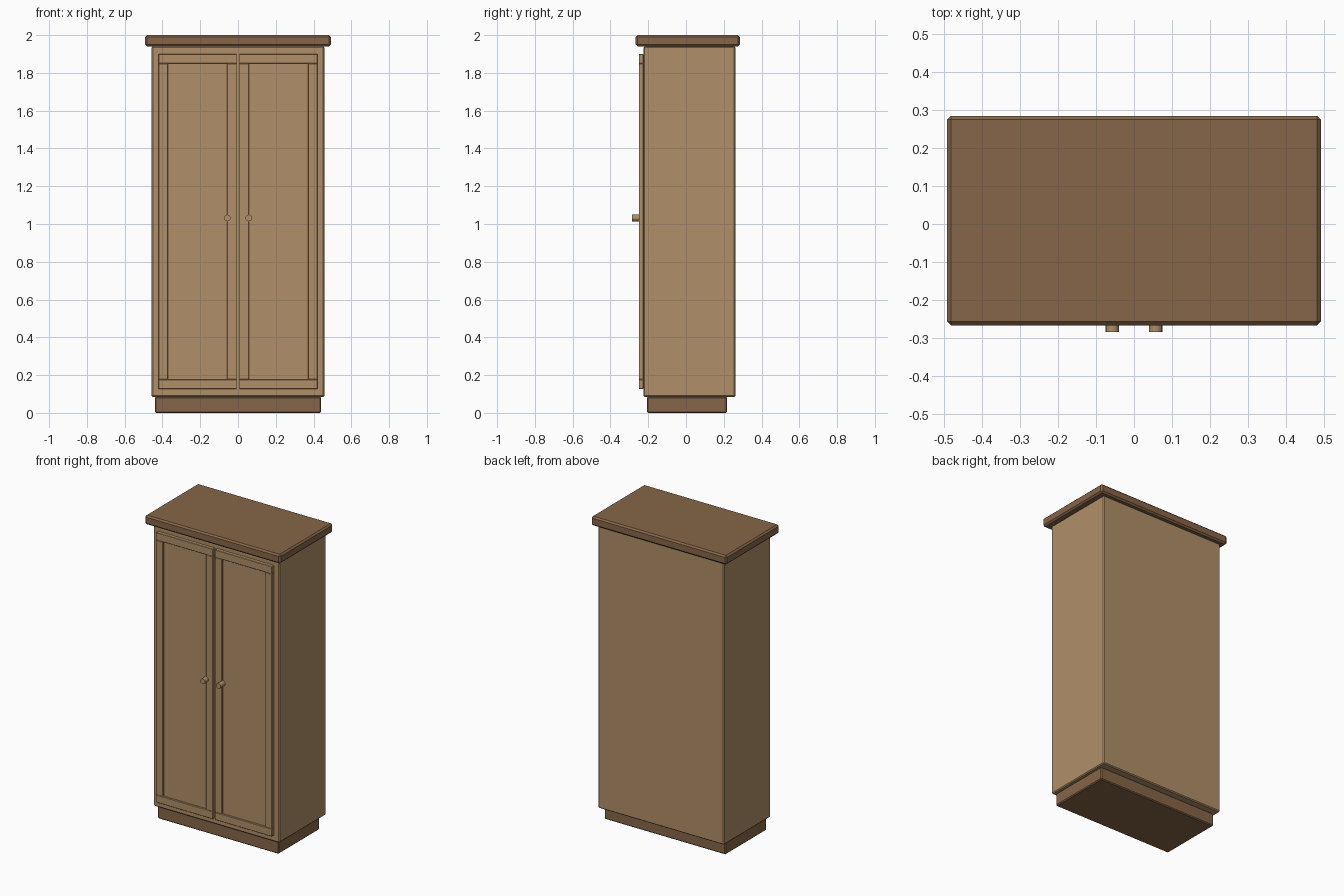
import bpy, bmesh, math
from mathutils import Matrix

if "Cube" in bpy.data.objects:
    bpy.data.objects.remove(bpy.data.objects["Cube"])


def material(name, srgb):
    lin = [((c / 255 + 0.055) / 1.055) ** 2.4 for c in srgb]
    m = bpy.data.materials.new(name)
    m.diffuse_color = (*lin, 1)
    m.use_nodes = True
    m.node_tree.nodes["Principled BSDF"].inputs["Base Color"].default_value = m.diffuse_color
    return m


light_wood = material("light wood", (176, 144, 104))
dark_wood = material("dark wood", (134, 102, 72))


def finish(name, bm, mat):
    me = bpy.data.meshes.new(name)
    bm.to_mesh(me)
    bm.free()
    me.materials.append(mat)
    ob = bpy.data.objects.new(name, me)
    bpy.context.collection.objects.link(ob)
    return ob


def box(name, x, y, z, mat, bevel=0.0):
    """Chamfered box from (min, max) pairs."""
    bm = bmesh.new()
    bmesh.ops.create_cube(bm, size=1)
    for v in bm.verts:
        v.co = [(a + b) / 2 + c * (b - a) for c, (a, b) in zip(v.co, (x, y, z))]
    if bevel:
        bmesh.ops.bevel(bm, geom=bm.edges[:], offset=bevel, segments=1,
                        affect='EDGES', profile=0.5)
    return finish(name, bm, mat)


# Carcass: plinth, body and overhanging top
box("plinth", (-0.44, 0.44), (-0.207, 0.218), (0, 0.085), dark_wood, 0.006)
box("body", (-0.457, 0.457), (-0.225, 0.261), (0.085, 1.94), light_wood, 0.006)
box("top_board", (-0.492, 0.492), (-0.267, 0.285), (1.94, 2.0), dark_wood, 0.01)

# Doors: recessed panel, raised frame, round knob
for side, s in (("left", -1), ("right", 1)):
    def span(a, b):
        return tuple(sorted((s * a, s * b)))
    inner, outer, bottom, top, w = 0.007, 0.421, 0.127, 1.9, 0.05
    front = (-0.25, -0.226)
    box(side + "_door_panel", span(inner + 0.004, outer - 0.004), (-0.238, -0.224),
        (bottom + 0.004, top - 0.004), light_wood)
    box(side + "_door_outer_stile", span(outer - w, outer), front,
        (bottom + w, top - w), light_wood, 0.002)
    box(side + "_door_inner_stile", span(inner, inner + w), front,
        (bottom + w, top - w), light_wood, 0.002)
    box(side + "_door_bottom_rail", span(inner, outer), front,
        (bottom, bottom + w), light_wood, 0.002)
    box(side + "_door_top_rail", span(inner, outer), front,
        (top - w, top), light_wood, 0.002)

    bm = bmesh.new()
    bmesh.ops.create_cone(bm, cap_ends=True, segments=16, radius1=0.0175,
                          radius2=0.0175, depth=0.05,
                          matrix=Matrix.Translation((s * 0.057, -0.26, 1.032))
                          @ Matrix.Rotation(math.pi / 2, 4, 'X'))
    finish(side + "_door_knob", bm, light_wood)
